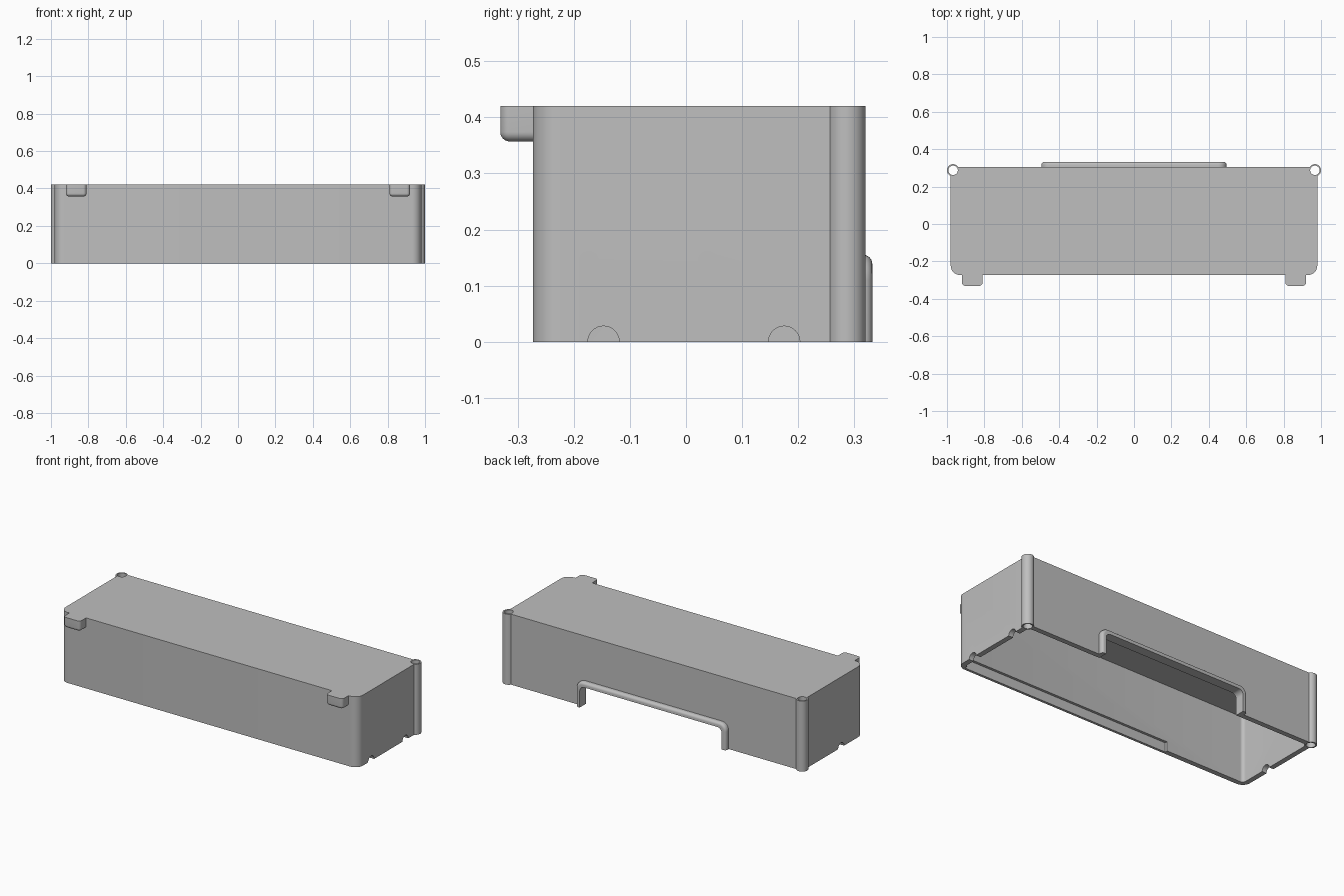
import bpy, bmesh
from math import sin, cos, pi, radians
from mathutils import Vector

if "Cube" in bpy.data.objects:
    bpy.data.objects.remove(bpy.data.objects["Cube"], do_unlink=True)

grey = bpy.data.materials.new("light_grey")
grey.use_nodes = True
grey.diffuse_color = (0.52, 0.52, 0.52, 1)
grey.node_tree.nodes["Principled BSDF"].inputs["Base Color"].default_value = grey.diffuse_color


def rounded(u0, u1, v0, v1, radii):
    """Rounded rectangle; radii run from the low corner anticlockwise."""
    corners = [(u0, v0, 1, 1), (u1, v0, -1, 1), (u1, v1, -1, -1), (u0, v1, 1, -1)]
    pts = []
    for i, ((u, v, su, sv), r) in enumerate(zip(corners, radii)):
        steps = 8 if r else 0
        for k in range(steps + 1):
            a = pi + i * pi / 2 + (k / steps * pi / 2 if steps else 0)
            pts.append((u + r * (su + cos(a)), v + r * (sv + sin(a))))
    return pts


def circle(u, v, r, n=32):
    return [(u + r * cos(2 * pi * k / n), v + r * sin(2 * pi * k / n)) for k in range(n)]


def prism(name, pts, axis, a, b):
    """Extrude a flat outline along an axis from a to b."""
    place = {"x": lambda u, v, w: (w, u, v),
             "y": lambda u, v, w: (u, w, v),
             "z": lambda u, v, w: (u, v, w)}[axis]
    bm = bmesh.new()
    face = bm.faces.new([bm.verts.new(place(u, v, a)) for u, v in pts])
    ext = bmesh.ops.extrude_face_region(bm, geom=[face])
    moved = [g for g in ext["geom"] if isinstance(g, bmesh.types.BMVert)]
    bmesh.ops.translate(bm, verts=moved, vec=Vector(place(0, 0, b - a)))
    bmesh.ops.recalc_face_normals(bm, faces=bm.faces)
    mesh = bpy.data.meshes.new(name)
    bm.to_mesh(mesh)
    bm.free()
    mesh.materials.append(grey)
    ob = bpy.data.objects.new(name, mesh)
    bpy.context.collection.objects.link(ob)
    return ob


def apply_modifier(ob, mod):
    bpy.context.view_layer.objects.active = ob
    bpy.ops.object.modifier_apply(modifier=mod.name)


def cut(ob, *shape):
    cutter = prism("cutter", *shape)
    cutter.hide_render = True
    mod = ob.modifiers.new("cut", "BOOLEAN")
    mod.operation, mod.solver, mod.object = "DIFFERENCE", "EXACT", cutter
    apply_modifier(ob, mod)
    bpy.data.objects.remove(cutter, do_unlink=True)


def round_edges(ob, width, rule):
    """Bevel only the edges whose two end points satisfy the rule."""
    bm = bmesh.new()
    bm.from_mesh(ob.data)
    edges = [e for e in bm.edges if rule(e.verts[0].co, e.verts[1].co)]
    bmesh.ops.bevel(bm, geom=edges, offset=width, segments=6, profile=0.5, affect="EDGES")
    bm.to_mesh(ob.data)
    bm.free()


HEIGHT = 0.42
parts = []

# Hollow cover, open underneath
cover = prism("cover", rounded(-0.98, 0.98, -0.273, 0.305, (0.05, 0.05, 0, 0)), "z", 0, HEIGHT)
cut(cover, rounded(-0.95, 0.95, -0.243, 0.275, (0.02, 0.02, 0, 0)), "z", -0.1, 0.395)
parts.append(cover)

# Shallow recess inside the lower front wall
cut(cover, rounded(-0.43, 0.94, -0.258, -0.2, (0, 0, 0, 0)), "z", -0.1, 0.055)

# Cable notches in the end walls
for side, y in ((1, -0.147), (1, 0.175), (-1, -0.06)):
    cut(cover, circle(y, 0, 0.028), "x", side * 0.9, side * 1.05)

# Rim around the rear opening
opening = (rounded(-0.468, 0.468, -0.1, 0.127, (0, 0, 0.03, 0.03)), "y", 0.2, 0.4)
rim = prism("opening_rim", rounded(-0.495, 0.495, 0, 0.155, (0, 0, 0.045, 0.045)), "y", 0.29, 0.332)
round_edges(rim, 0.016, lambda a, b: min(a.y, b.y) > 0.33 and max(a.z, b.z) > 0.001)
cut(rim, *opening)
cut(cover, *opening)
parts.append(rim)

# Tubular rear corner posts
for name, side in (("left_post", 1), ("right_post", -1)):
    post = prism(name, circle(side * 0.967, 0.287, 0.033), "z", 0, HEIGHT)
    bore = (circle(side * 0.967, 0.287, 0.025), "z", -0.1, 0.6)
    cut(post, *bore)
    cut(cover, *bore)
    parts.append(post)

# Front finger tabs
for name, side in (("left_tab", 1), ("right_tab", -1)):
    x = side * 0.865
    tab = prism(name, rounded(x - 0.055, x + 0.055, -0.331, -0.26, (0.018, 0.018, 0, 0)),
                "z", 0.357, HEIGHT)
    round_edges(tab, 0.017, lambda a, b: max(a.z, b.z) < 0.36 and min(a.y, b.y) < -0.27)
    parts.append(tab)

# Smooth curves, crisp edges
bpy.ops.object.select_all(action="DESELECT")
for ob in parts:
    ob.select_set(True)
bpy.context.view_layer.objects.active = cover
bpy.ops.object.shade_smooth_by_angle(angle=radians(30))
